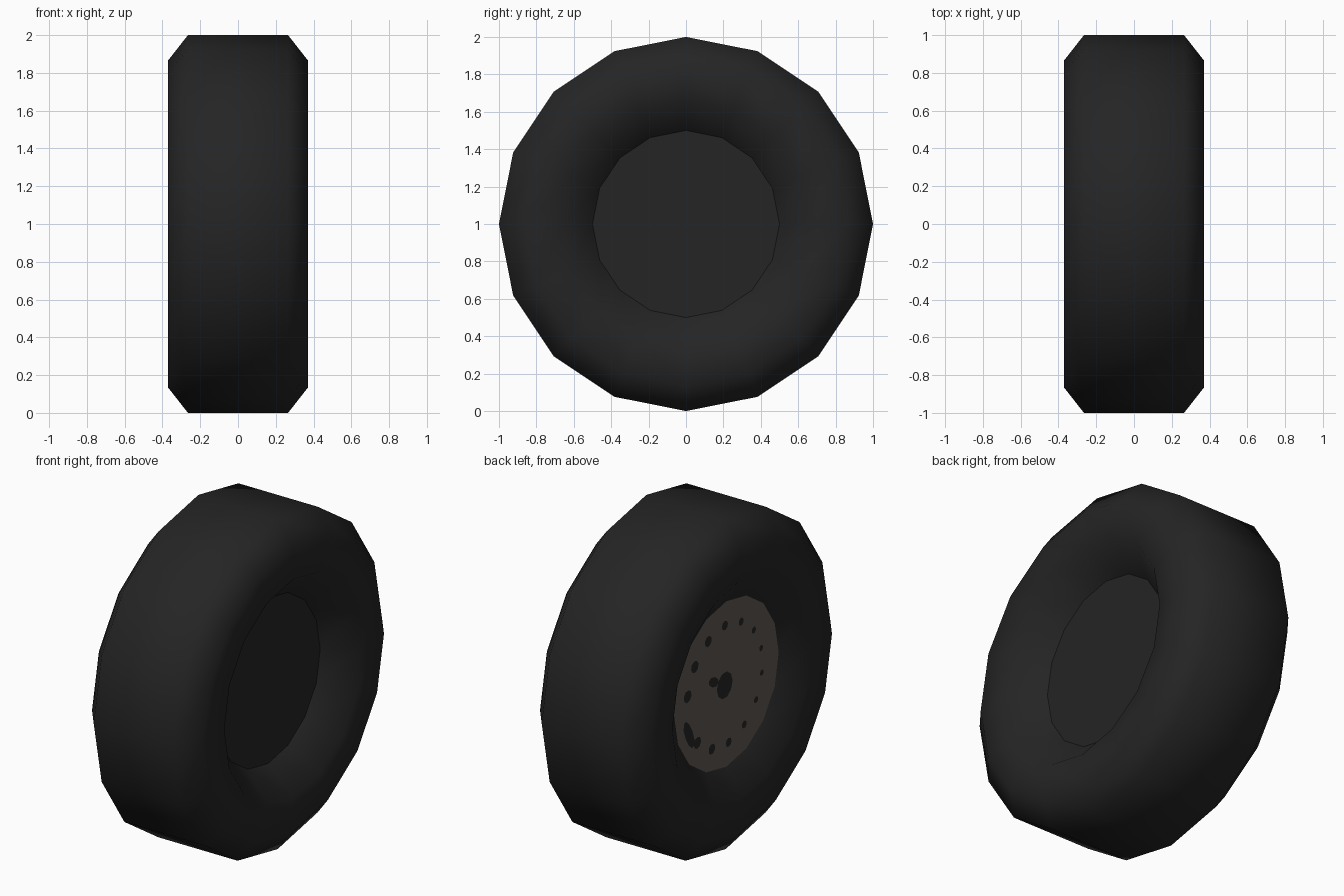
import bpy, bmesh
from math import cos, sin, radians, pi
from mathutils import Matrix, Vector

if "Cube" in bpy.data.objects:
    bpy.data.objects.remove(bpy.data.objects["Cube"], do_unlink=True)

SIDES = 16
CENTRE = Vector((0, 0, 1))


def material(name, rgb):
    m = bpy.data.materials.new(name)
    m.use_nodes = True
    m.diffuse_color = (*rgb, 1)
    bsdf = m.node_tree.nodes["Principled BSDF"]
    bsdf.inputs["Base Color"].default_value = (*rgb, 1)
    bsdf.inputs["Roughness"].default_value = 0.9
    return m


rubber = material("black_rubber", (0.018, 0.018, 0.018))
metal = material("brown_metal", (0.12, 0.098, 0.085))


def finish(name, bm, mat, smooth=False):
    mesh = bpy.data.meshes.new(name)
    bm.to_mesh(mesh)
    bm.free()
    mesh.materials.append(mat)
    for p in mesh.polygons:
        p.use_smooth = smooth
    obj = bpy.data.objects.new(name, mesh)
    bpy.context.collection.objects.link(obj)
    return obj


def add_disc(bm, x, ring, angle, length, width, sides):
    """Flat ellipse facing along x, at a polar position around the axle."""
    place = (Matrix.Translation((x, ring * cos(angle), 1 + ring * sin(angle)))
             @ Matrix.Rotation(angle, 4, 'X')
             @ Matrix.Rotation(pi / 2 if x > 0 else -pi / 2, 4, 'Y')
             @ Matrix.Diagonal((length, width, 1, 1)))
    bmesh.ops.create_circle(bm, cap_ends=True, segments=sides, radius=1, matrix=place)


# Tyre: an open cross-section (x, radius) spun about the axle
profile = [(0.20, 0.5), (0.37, 0.66), (0.37, 0.866), (0.265, 1),
           (-0.265, 1), (-0.37, 0.866), (-0.37, 0.66), (-0.27, 0.5)]
bm = bmesh.new()
verts = [bm.verts.new((x, 0, 1 + r)) for x, r in profile]
edges = [bm.edges.new(pair) for pair in zip(verts, verts[1:])]
bmesh.ops.spin(bm, geom=verts + edges, cent=CENTRE, axis=(1, 0, 0),
               angle=2 * pi, steps=SIDES, use_merge=True)
bmesh.ops.remove_doubles(bm, verts=bm.verts, dist=0.0005)
bmesh.ops.recalc_face_normals(bm, faces=bm.faces)
# Outward test on the tread
tread = max(bm.faces, key=lambda f: (f.calc_center_median() - CENTRE).yz.length)
if tread.normal.dot(tread.calc_center_median() - CENTRE) < 0:
    bmesh.ops.reverse_faces(bm, faces=bm.faces)
finish("tyre", bm, rubber, smooth=True)

# Plain recessed disc on one side, metal hub on the other
for name, x, mat in (("inner_disc", 0.20, rubber), ("wheel_hub", -0.27, metal)):
    bm = bmesh.new()
    add_disc(bm, x, 0, 0, 0.5, 0.5, SIDES)
    finish(name, bm, mat)

# Dark holes around the hub, larger towards the back
bm = bmesh.new()
HOLES = 14
for i in range(HOLES):
    a = radians(10) + 2 * pi * i / HOLES
    if i == HOLES - 1:
        continue  # merged into the long slot
    size = 0.028 + 0.01 * cos(a)
    add_disc(bm, -0.273, 0.36 + 0.02 * cos(a), a, size, size, 8)
add_disc(bm, -0.274, 0.4, radians(-25), 0.1, 0.035, 10)
finish("hub_holes", bm, rubber)

# Dark axle mark in the middle with a side lobe
bm = bmesh.new()
add_disc(bm, -0.273, 0.02, 0, 0.08, 0.075, 10)
add_disc(bm, -0.274, 0.14, radians(25), 0.03, 0.05, 8)
finish("axle_mark", bm, rubber)
